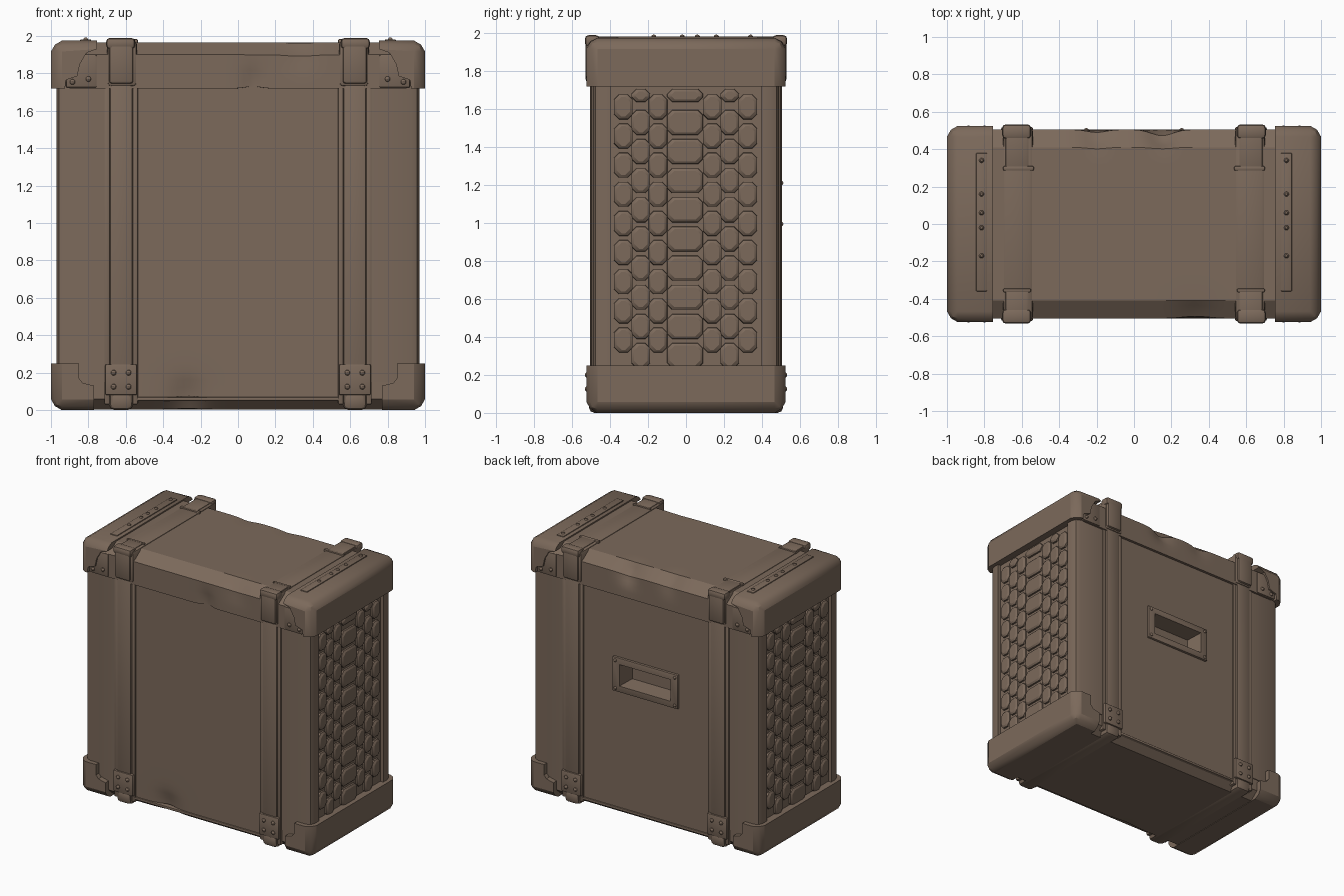
import bpy, bmesh, math
from mathutils import Vector

if "Cube" in bpy.data.objects:
    bpy.data.objects.remove(bpy.data.objects["Cube"])

mat = bpy.data.materials.new("weathered brown")
mat.diffuse_color = (0.20, 0.142, 0.104, 1)
mat.use_nodes = True
mat.node_tree.nodes["Principled BSDF"].inputs["Base Color"].default_value = mat.diffuse_color


def finish(name, bm, mirror=""):
    bmesh.ops.recalc_face_normals(bm, faces=bm.faces)
    me = bpy.data.meshes.new(name)
    bm.to_mesh(me)
    bm.free()
    me.materials.append(mat)
    ob = bpy.data.objects.new(name, me)
    bpy.context.collection.objects.link(ob)
    if mirror:
        m = ob.modifiers.new("mirror", "MIRROR")
        m.use_axis = ("x" in mirror, "y" in mirror, False)
        m.use_mirror_merge = False
    return ob


def add_box(bm, x0, x1, y0, y1, z0, z1):
    r = bmesh.ops.create_cube(bm, size=1)
    for v in r["verts"]:
        v.co = ((x0 + x1) / 2 + v.co.x * (x1 - x0), (y0 + y1) / 2 + v.co.y * (y1 - y0),
                (z0 + z1) / 2 + v.co.z * (z1 - z0))


def boxes(name, dims, bevel=0.01, mirror="x"):
    bm = bmesh.new()
    for d in dims:
        add_box(bm, *d)
    if bevel:
        bmesh.ops.bevel(bm, geom=bm.edges[:], offset=bevel, segments=2, profile=0.5, affect="EDGES")
    return finish(name, bm, mirror)


def loft(name, profile, half, dents):
    """Closed y-z profile swept along x on a fine grid, with soft dents pushed in."""
    pts = []
    for i, a in enumerate(profile):
        a, b = Vector(a), Vector(profile[(i + 1) % len(profile)])
        n = max(1, math.ceil((b - a).length / 0.05))
        pts += [a.lerp(b, k / n) for k in range(n)]
    mid = sum(p.y for p in pts) / len(pts)
    bm = bmesh.new()
    nx, rings = 56, []
    for i in range(nx + 1):
        x = -half + 2 * half * i / nx
        ring = []
        for p in pts:
            c = Vector((x, p.x, p.y))
            push = Vector((0, -math.copysign(1, p.x), -0.7 * math.copysign(1, p.y - mid)))
            amt = sum(d * math.exp(-((x - dx) / r) ** 2 - ((p.x - dy) / 0.08) ** 2 - ((p.y - dz) / 0.08) ** 2)
                      for dx, dy, dz, r, d in dents)
            ring.append(bm.verts.new(c + push * amt))
        rings.append(ring)
    n = len(pts)
    for a, b in zip(rings, rings[1:]):
        for j in range(n):
            bm.faces.new((a[j], a[(j + 1) % n], b[(j + 1) % n], b[j]))
    bm.faces.new(rings[0])
    bm.faces.new(rings[-1])
    return finish(name, bm)


# Main body and lid
body = loft("body", [(-0.485, 0.06), (-0.42, 0.004), (0.42, 0.004), (0.485, 0.06), (0.485, 1.73), (-0.485, 1.73)],
            0.9, [(-0.27, -0.485, 0.07, 0.09, 0.025)])
loft("lid", [(-0.505, 1.72), (0.505, 1.72), (0.505, 1.90), (0.41, 1.965), (-0.41, 1.965), (-0.505, 1.90)],
     0.9, [(0.15, 0.49, 1.91, 0.08, 0.035), (-0.2, 0.47, 1.92, 0.07, 0.02),
           (0.08, -0.5, 1.74, 0.05, 0.018), (0.33, -0.49, 1.9, 0.1, 0.012)])

# Base strip closing the underside
boxes("base_strip", [(-0.54, 0.54, -0.495, 0.495, 0.05, 0.07)], 0.005, "")

# Side panel backing, corner posts
boxes("side_panel", [(0.72, 0.945, -0.45, 0.45, 0.1, 1.75)], 0)
bm = bmesh.new()
add_box(bm, 0.715, 0.97, 0.395, 0.49, 0.15, 1.8)
edges = [e for e in bm.edges if all(v.co.x > 0.96 and v.co.y > 0.48 for v in e.verts)]
bmesh.ops.bevel(bm, geom=edges, offset=0.045, segments=2, profile=0.5, affect="EDGES")
finish("corner_post", bm, "xy")


# Chamfered end caps with stepped inner outline
def cap(name, outline, zt):
    bm = bmesh.new()
    vs = [bm.verts.new((x, -0.525, z)) for x, z in outline]
    f = bm.faces.new(vs)
    ex = bmesh.ops.extrude_face_region(bm, geom=[f])
    for v in ex["geom"]:
        if isinstance(v, bmesh.types.BMVert):
            v.co.y = 0.525

    def outer(e):
        a, b = (v.co for v in e.verts)
        hits = (min(a.x, b.x) > 0.99) + (a.y * b.y > 0) + (max(abs(a.z - zt), abs(b.z - zt)) < 0.01)
        return hits >= 2
    bmesh.ops.bevel(bm, geom=[e for e in bm.edges if outer(e)], offset=0.058, segments=2,
                    profile=0.4, affect="EDGES")
    finish(name, bm, "x")


cap("top_cap", [(0.755, 1.975), (1, 1.975), (1, 1.72), (0.925, 1.72), (0.92, 1.765), (0.86, 1.785),
                (0.845, 1.85), (0.81, 1.91), (0.755, 1.93)], 1.975)
cap("bottom_cap", [(1, 0), (1, 0.25), (0.85, 0.25), (0.85, 0.17), (0.83, 0.145), (0.77, 0.13), (0.77, 0)], 0)
boxes("cap_flange", [(0.755, 0.92, -0.512, 0.512, 1.724, 1.9)], 0.008)

# Vertical straps with side rails, foot plates and lid wraps
boxes("strap_rail", [(0.535, 0.565, -0.498, 0.498, 0.03, 1.73), (0.685, 0.715, -0.498, 0.498, 0.03, 1.73)], 0.008)
boxes("strap", [(0.565, 0.685, -0.507, 0.507, 0.03, 1.74)], 0.01)
boxes("strap_foot", [(0.56, 0.69, -0.512, 0.512, 0.0, 0.1)], 0.03)
boxes("foot_plate", [(0.54, 0.71, -0.518, 0.518, 0.08, 0.245)], 0.008)
boxes("lid_strap", [(0.54, 0.70, -0.515, 0.515, 1.73, 1.974)], 0.02)
boxes("lid_strap_wrap", [(0.56, 0.69, 0.29, 0.53, 1.745, 1.982), (0.56, 0.69, -0.53, -0.35, 1.745, 1.982)], 0.016)
boxes("lid_strap_buckle", [(0.55, 0.705, y0, y1, 1.93, 1.99) for y0, y1 in ((0.455, 0.533), (-0.533, -0.455))], 0.02)
boxes("strap_end_tab", [(0.535, 0.70, 0.285, 0.31, 1.95, 1.984), (0.55, 0.70, -0.365, -0.345, 1.95, 1.984)], 0.008)

# Rail on top of each end cap
boxes("top_rail", [(0.785, 0.845, -0.36, 0.38, 1.96, 1.982)], 0.006)


# Rivets
def rivets(name, spots, mirror, r=0.015):
    bm = bmesh.new()
    for s in spots:
        res = bmesh.ops.create_uvsphere(bm, u_segments=10, v_segments=6, radius=r)
        bmesh.ops.translate(bm, verts=res["verts"], vec=s)
    finish(name, bm, mirror)


rivets("foot_rivets", [(x, 0.518, z) for x in (0.585, 0.665) for z in (0.125, 0.2)], "xy")
rivets("cap_rivets", [(0.80, 0.512, 1.77), (0.885, 0.512, 1.755)], "xy")
rivets("rail_rivets", [(0.815, y, 1.979) for y in (0.34, 0.16, 0.06, -0.02, -0.17)], "x", 0.014)
rivets("handle_rivets", [(0.255, 0.5, z) for z in (0.995, 1.21)], "x", 0.013)

# Scale-like pads on the side panels
bm = bmesh.new()


def pad(y, z, w, h):
    def ring(x, k):
        a, b, c = w / 2 - k, h / 2 - k, 0.026
        o = [(-a, -b + c), (-a + c, -b), (a - c, -b), (a, -b + c), (a, b - c), (a - c, b), (-a + c, b), (-a, b - c)]
        return [bm.verts.new((x, y + p, z + q)) for p, q in o]
    rings = [ring(0.94, 0), ring(0.957, 0.002), ring(0.967, 0.014)]
    for lo, hi in zip(rings, rings[1:]):
        for j in range(8):
            bm.faces.new((lo[j], lo[(j + 1) % 8], hi[(j + 1) % 8], hi[j]))
    bm.faces.new(rings[-1])


for y, shifted, w in ((-0.33, 0, 0.1), (-0.238, 1, 0.1), (-0.148, 0, 0.1), (-0.005, 1, 0.19),
                      (0.138, 0, 0.1), (0.23, 1, 0.1), (0.325, 0, 0.1)):
    for k in range(9):
        pad(y, (1.53 if shifted else 1.612) - 0.1535 * k, w, 0.132)
    if shifted:
        pad(y, 1.672, w, 0.07)
finish("side_pads", bm, "x")

# Recessed handle on the back: framed, tapered pocket
frame = boxes("handle_frame", [(-0.28, 0.28, 0.46, 0.503, 0.97, 1.235)], 0.006, "")
bm = bmesh.new()
add_box(bm, -0.225, 0.225, 0.38, 0.53, 1.015, 1.19)
for v in bm.verts:
    if v.co.y < 0.4:
        v.co.x *= 0.86
        v.co.z = 1.1 + (v.co.z - 1.1) * 0.75
cutter = finish("handle_cutter", bm)
cutter.hide_render = True
cutter.display_type = "WIRE"
for ob in (body, frame):
    m = ob.modifiers.new("pocket", "BOOLEAN")
    m.operation = "DIFFERENCE"
    m.object = cutter
    m.solver = "EXACT"

# Bake the pocket and drop the cutter, then shade
dg = bpy.context.evaluated_depsgraph_get()
for ob in (body, frame):
    me = bpy.data.meshes.new_from_object(ob.evaluated_get(dg))
    ob.modifiers.clear()
    ob.data = me
bpy.data.objects.remove(cutter)
for ob in bpy.data.objects:
    ob.select_set(True)
bpy.context.view_layer.objects.active = body
bpy.ops.object.shade_smooth_by_angle(angle=math.radians(30))
